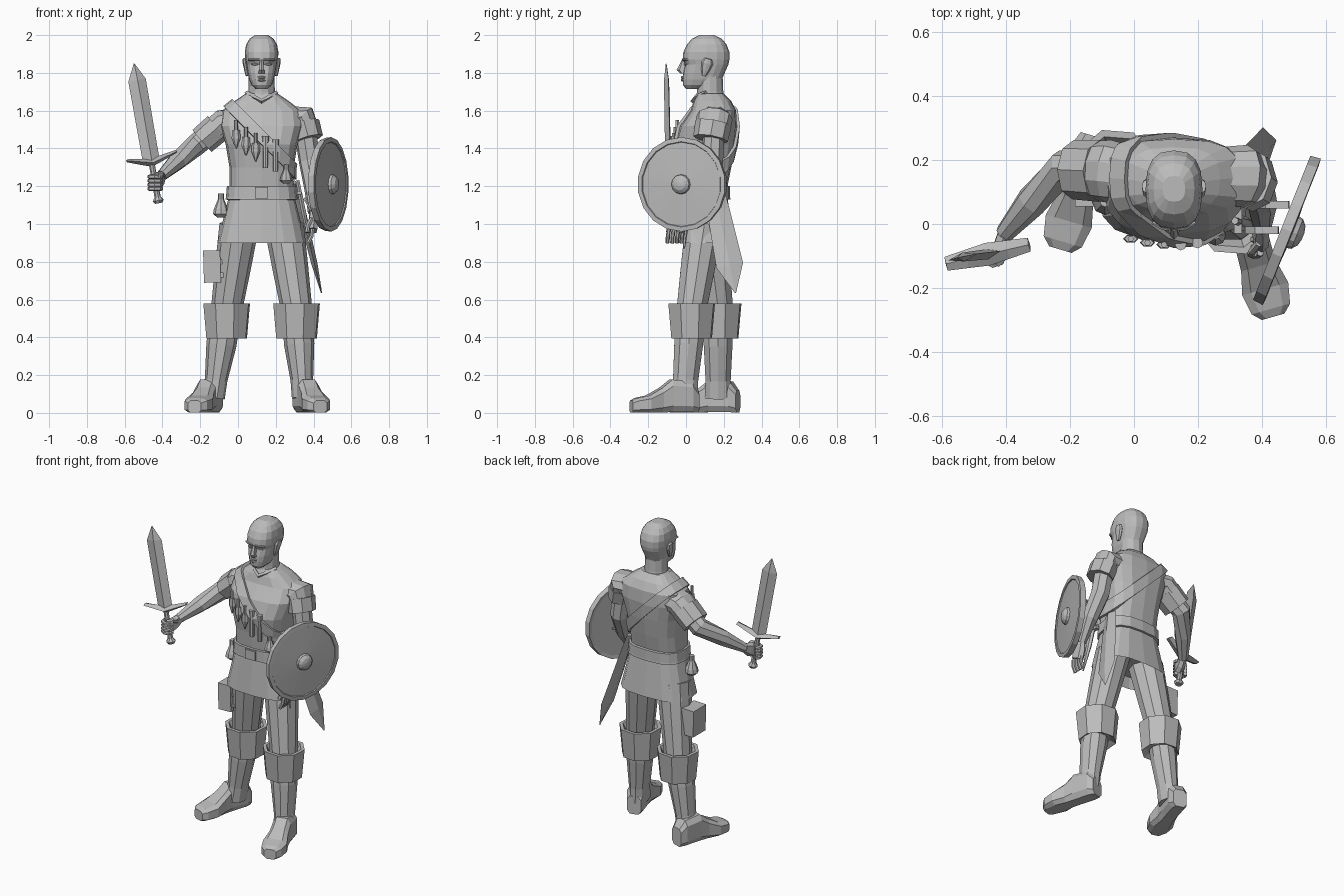
import bpy, bmesh, math
from mathutils import Vector

cube = bpy.data.objects.get("Cube")
if cube:
    bpy.data.objects.remove(cube)

grey = bpy.data.materials.new("plain_grey")
grey.use_nodes = True
grey.diffuse_color = (.5, .5, .5, 1)
grey.node_tree.nodes["Principled BSDF"].inputs["Base Color"].default_value = grey.diffuse_color

X, Y, Z = Vector((1, 0, 0)), Vector((0, 1, 0)), Vector((0, 0, 1))


def finish(name, bm):
    bmesh.ops.recalc_face_normals(bm, faces=bm.faces)
    mesh = bpy.data.meshes.new(name)
    bm.to_mesh(mesh)
    bm.free()
    mesh.materials.append(grey)
    obj = bpy.data.objects.new(name, mesh)
    bpy.context.collection.objects.link(obj)
    return obj


def power(value, exponent):
    return math.copysign(abs(value) ** exponent, value) if abs(value) > .001 else 0


def loft(name, rings, sides=8, axis=None, ref=X, square=1, turn=0):
    """Skin rings of (x, y, z, radius along ref, radius across); a low square makes boxes."""
    bm = bmesh.new()
    points = [Vector(ring[:3]) for ring in rings]
    loops = []
    for i, ring in enumerate(rings):
        tangent = axis or points[min(i + 1, len(rings) - 1)] - points[max(i - 1, 0)]
        tangent = tangent.normalized()
        u = (ref - tangent * ref.dot(tangent)).normalized()
        v = tangent.cross(u)
        loop = []
        for k in range(sides):
            angle = math.tau * (k + turn) / sides
            across = u * power(math.cos(angle), square) * ring[3]
            along = v * power(math.sin(angle), square) * ring[-1]
            loop.append(bm.verts.new(points[i] + across + along))
        loops.append(loop)
    for lower, upper in zip(loops, loops[1:]):
        for k in range(sides):
            bm.faces.new((lower[k], lower[k - 1], upper[k - 1], upper[k]))
    bm.faces.new(loops[0])
    bm.faces.new(loops[-1])
    return finish(name, bm)


def beam(name, start, end, stations, sides=8, **options):
    """Loft along a straight line; each station is (fraction, radius, other radius)."""
    start, end = Vector(start), Vector(end)
    rings = [(*(start + (end - start) * station[0]), *station[1:]) for station in stations]
    return loft(name, rings, sides, axis=end - start, **options)


def box(name, start, end, width, depth, ref=X):
    beam(name, start, end, [(0, width, depth), (1, width, depth)], 4, ref=ref, square=0, turn=.5)


def tube(name, points, radius, sides=6, ref=Y):
    loft(name, [(*point, radius) for point in points], sides, ref=ref)


def band(name, source, centre, normal, half, lift):
    """Cut a raised strip out of a copy of another part."""
    bm = bmesh.new()
    bm.from_mesh(source.data)
    bm.normal_update()
    for vert, offset in [(vert, vert.normal * lift) for vert in bm.verts]:
        vert.co += offset
    for outward in (normal.normalized(), -normal.normalized()):
        bmesh.ops.bisect_plane(bm, geom=bm.verts[:] + bm.edges[:] + bm.faces[:],
                               plane_co=centre + outward * half, plane_no=outward, clear_outer=True)
    strip = finish(name, bm)
    solid = strip.modifiers.new("thickness", "SOLIDIFY")
    solid.thickness, solid.offset = lift * 1.5, -1


# Tunic rows: height, half width, middle depth, half depth; the first is the hollow hem
MID = .125
tunic_rows = [(.96, .2, .1, .12), (.9, .235, .1, .15), (1.14, .175, .095, .125), (1.2, .17, .095, .125),
              (1.3, .17, .1, .14), (1.42, .19, .1, .16), (1.52, .22, .12, .15),
              (1.6, .21, .145, .12), (1.65, .145, .14, .1), (1.69, .085, .13, .07)]
tunic = loft("tunic", [(MID, y, z, w, d) for z, w, y, d in tunic_rows], 16, axis=Z, square=.7)
band("belt", tunic, Z * 1.165, Z, .035, .014)
band("shoulder_strap", tunic, Vector((.14, 0, 1.45)), X + Z, .03, .016)
box("belt_buckle", (MID, -.045, 1.135), (MID, -.045, 1.195), .035, .01)
tube("collar", [(MID + s * .08, .035 + s * s * .07, 1.65 + abs(s) * .045)
                for s in (-1, -.5, 0, .5, 1)], .012, 4, Z)

# Head and neck; head rows: height, face front, skull back, half width
beam("neck", (MID, .13, 1.6), (MID, .125, 1.8), [(0, .085), (.5, .07), (1, .068)], 12)
head_rows = [(1.715, 0, .08, .03), (1.735, -.015, .15, .053), (1.765, -.018, .19, .066),
             (1.8, -.016, .205, .074), (1.845, -.006, .225, .082), (1.87, -.018, .23, .087),
             (1.91, -.014, .23, .089), (1.95, .005, .215, .082), (1.98, .03, .19, .064), (2, .07, .15, .035)]
loft("head", [(MID, (front + back) / 2, z, w, (back - front) / 2) for z, front, back, w in head_rows],
     16, axis=Z, square=.78)
loft("nose", [(MID, -.012, 1.868, .01), (MID, -.02, 1.815, .016, .03), (MID, -.012, 1.797, .02)],
     6, axis=Z, turn=.5)
for z in (1.762, 1.776):
    loft("lip", [(MID + s * .03, -.02 + abs(s) * .013, z, .008 - abs(s) * .005) for s in (-1, 0, 1)],
         6, ref=Z)
for side, word in ((1, "left"), (-1, "right")):
    loft(word + "_brow", [(MID + side * x, y, 1.87, .006)
                          for x, y in ((.01, -.016), (.035, -.014), (.068, .005))], 6, ref=Z)
    loft(word + "_eye", [(MID + side * x, y, 1.846, r)
                         for x, y, r in ((.016, 0, .003), (.034, -.003, .008), (.054, .004, .003))], 6, ref=Z)
    beam(word + "_ear", (MID + side * .075, .095, 1.785), (MID + side * .09, .118, 1.875),
         [(0, .01), (.3, .012, .022), (.75, .014, .032), (1, .01, .02)])

# Legs, open boot cuffs and feet
for word, hip, knee, ankle, heel, toe in (
        ("right", (0, .12, .95), (-.06, .17, .55), (-.13, .17, .08), (-.125, .275, 0), (-.23, -.08, 0)),
        ("left", (.25, .09, .95), (.31, .03, .55), (.345, -.01, .08), (.335, .06, 0), (.435, -.29, 0))):
    hip, knee, ankle, heel, toe = map(Vector, (hip, knee, ankle, heel, toe))
    beam(word + "_thigh", hip, knee, [(-.1, .105), (.5, .094), (1, .083)], 10)
    beam(word + "_shin", knee, ankle, [(0, .08), (.4, .08), (.8, .06, .07), (1, .06, .075)], 10)
    beam(word + "_boot_cuff", knee - Z * .155, knee + Z * .03,
         [(.1, .08), (0, .113), (1, .13), (1, .108), (.7, .08)], turn=.4)
    foot = []
    for t, width, height in ((0, .045, .06), (.1, .06, .085), (.4, .058, .09), (.55, .06, .068),
                             (.75, .078, .047), (.93, .065, .04), (1, .038, .033)):
        foot.append((*(heel.lerp(toe, t) + Z * height), width, height))
    loft(word + "_foot", foot, axis=toe - heel, square=.55, turn=.5)

# Arms: shoulder, elbow and wrist, with sleeve, cuff and palm
for word, chest, shoulder, hem, elbow, bulge, wrist, knuckles in (
        ("right", (0, .15, 1.54), (-.08, .165, 1.535), (-.19, .17, 1.44), (-.22, .175, 1.42),
         (-.32, .07, 1.335), (-.405, -.03, 1.255), (-.425, -.1, 1.22)),
        ("left", (.26, .15, 1.55), (.345, .15, 1.56), (.375, .13, 1.45), (.38, .14, 1.33),
         (.4, .07, 1.19), (.4, -.01, 1.06), (.395, -.05, .965))):
    loft(word + "_sleeve", [(*chest, .09, .08), (*shoulder, .098, .075), (*hem, .085, .07)], 10, ref=Y)
    beam(word + "_sleeve_cuff", shoulder, hem, [(.25, .097, .08), (1, .093, .077)], ref=Y)
    loft(word + "_arm", [(*shoulder, .06), (*elbow, .058), (*bulge, .05), (*wrist, .03)], ref=Y + Z)
    beam(word + "_palm", wrist, knuckles, [(0, .03, .022), (.5, .044, .025), (1, .042, .025)],
         6, ref=Y + Z if word == "left" else Z, square=.7)

# Right fingers curl round the grip, left fingers hang
for i in range(4):
    curl = [math.radians(angle) for angle in range(0, -241, -48)]
    tube("right_finger", [(-.438 + .032 * math.cos(a), -.095 + .032 * math.sin(a), 1.187 + .021 * i)
                          for a in curl], .012, 6, Z)
    y = -.09 + .025 * i
    tube("left_finger", [(.395, y, .975), (.39, y - .006, .935), (.372, y - .008, .9)], .011)
tube("right_thumb", [(-.4, -.06, 1.25), (-.405, -.1, 1.265), (-.43, -.125, 1.26)], .014, 6, Z)
tube("left_thumb", [(.39, -.06, 1.03), (.37, -.085, .99), (.365, -.095, .955)], .012)

# Sword
pommel, tip, across = Vector((-.42, -.09, 1.11)), Vector((-.55, -.105, 1.85)), Vector((.26, .06, .05))
beam("sword_grip", pommel, tip, [(0, .02), (.02, .03), (.045, .017), (.3, .016)], ref=across)
beam("sword_blade", pommel, tip, [(.3, .046, .016), (.88, .048, .014), (1, .002)], 4, ref=across)
guard = pommel.lerp(tip, .29)
loft("sword_guard", [(*(guard + across * s / 2 + Z * abs(s) * .035), .022 - abs(s) * .014, .036 - abs(s) * .014)
                     for s in (-1, -.5, 0, .5, 1)], 4, ref=Z)

# Shield with raised rim, boss and arm straps
facing, hub = Vector((.93, -.37, 0)), Vector((.482, -.02, 1.21))
beam("shield", hub, hub + facing * .1, [(-.18, .225), (-.22, .246), (.12, .25), (.14, .226), (.08, .223),
                                        (.16, .06)], 18, ref=Z)
beam("shield_boss", hub, hub + facing * .05, [(.2, .054), (.6, .05), (.9, .032), (1, .01)], 12, ref=Z)
for y, z in ((.06, 1.25), (-.02, 1.13)):
    bend = [math.radians(angle) for angle in range(90, 271, 45)]
    loft("shield_strap", [(.46 + y * .4 + .1 * math.cos(a), y, z + .07 * math.sin(a), .012, .005)
                          for a in bend], 4, ref=Y, square=0, turn=.5)

# Wide scabbard and dagger on the left hip
beam("scabbard", (.3, .14, 1.22), (.442, .262, .635),
     [(0, .05, .02), (.25, .06, .022), (.75, .072, .016), (1, .003)], 4, ref=Y)
hilt, point = (.315, .01, 1.23), (.385, -.01, .87)
beam("hip_dagger", hilt, point, [(0, .012), (.18, .012), (.2, .022, .014), (.5, .024, .014), (1, .004)], 6, ref=Y)
box("hip_dagger_guard", (.325, -.03, 1.165), (.325, .05, 1.165), .012, .01)

# Throwing knives and vials in a row across the chest
for i in range(5):
    middle = Vector((-.01 + .052 * i, -.065 + .003 * (i - 2.5) ** 2, 1.475 - .04 * i + .003 * i * i))
    if i < 3:
        beam("chest_knife", middle + Z * .075, middle - Z * .075,
             [(0, .01), (.35, .01), (.35, .02, .012), (.65, .024, .014), (1, .003)], 6)
    else:
        beam("vial", middle + Z * .085, middle - Z * .085,
             [(0, .018), (.2, .018), (.2, .014), (1, .014)])

# Pouches, and a box tied to the right thigh
for name, foot, size in (("belt_pouch", (-.09, .07, 1.035), .042), ("small_pouch", (.255, -.035, 1.215), .033)):
    beam(name, foot, Vector(foot) + Z * size * 3,
         [(t, size * fullness) for t, fullness in ((0, .5), (.15, 1), (.35, .9), (.75, .4), (1, .4))])
box("thigh_box", (-.135, .12, .69), (-.14, .12, .86), .045, .065)
for z in (.73, .8):
    box("thigh_box_tie", (-.11, .12, z), (-.075, .12, z), .05, .012, ref=Y)
